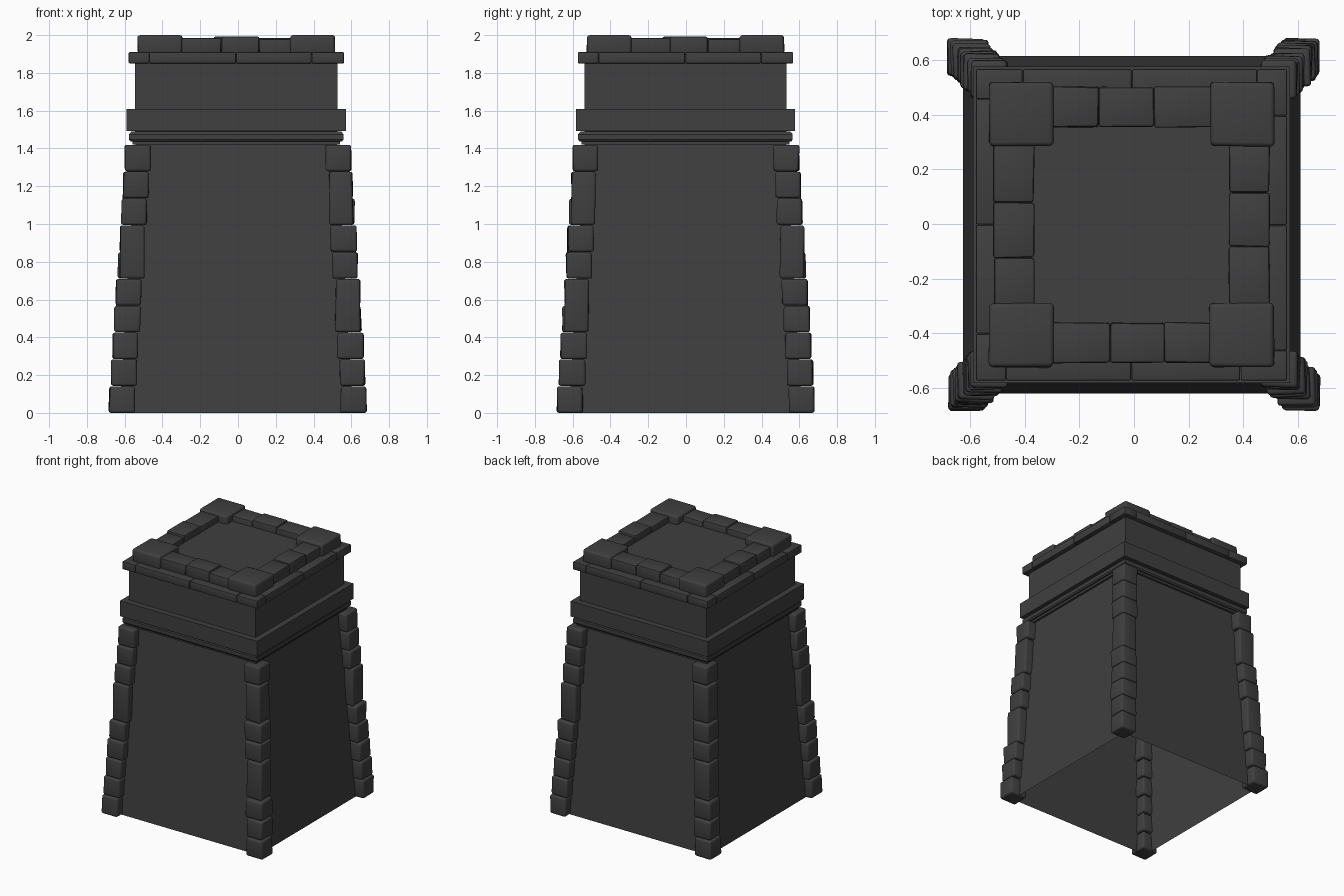
import bpy, bmesh, random
from mathutils import Vector, Matrix

if "Cube" in bpy.data.objects:
    bpy.data.objects.remove(bpy.data.objects["Cube"])

random.seed(4)
CX, CY = -0.009, -0.003      # the tower core sits slightly off the stone columns

dark = bpy.data.materials.new("dark_stone")
dark.diffuse_color = (0.05, 0.05, 0.05, 1)
dark.use_nodes = True
dark.node_tree.nodes["Principled BSDF"].inputs["Base Color"].default_value = dark.diffuse_color


def finish(name, bm, smooth=False):
    bmesh.ops.recalc_face_normals(bm, faces=bm.faces[:])
    me = bpy.data.meshes.new(name)
    bm.to_mesh(me)
    bm.free()
    me.materials.append(dark)
    ob = bpy.data.objects.new(name, me)
    bpy.context.collection.objects.link(ob)
    if smooth:
        bpy.ops.object.select_all(action='DESELECT')
        ob.select_set(True)
        bpy.context.view_layer.objects.active = ob
        bpy.ops.object.shade_smooth_by_angle(angle=0.6)
    return ob


def square_shell(name, profile, cap_top=False):
    """Sweep a (half width, z) profile around a square."""
    bm = bmesh.new()
    rings = [[bm.verts.new((CX + sx * h, CY + sy * h, z))
              for sx, sy in ((-1, -1), (1, -1), (1, 1), (-1, 1))] for h, z in profile]
    for a, b in zip(rings, rings[1:]):
        for i in range(4):
            j = (i + 1) % 4
            bm.faces.new((a[i], a[j], b[j], b[i]))
    if cap_top:
        bm.faces.new(rings[-1])
    return finish(name, bm)


def blocks(name, boxes, bevel, jitter=0.0, segments=2):
    """Bevelled, slightly uneven blocks; each box is (min corner, max corner)."""
    bm = bmesh.new()
    for lo, hi in boxes:
        lo, hi = Vector(lo), Vector(hi)
        m = Matrix.Translation((lo + hi) / 2) @ Matrix.Diagonal((*(hi - lo), 1))
        for v in bmesh.ops.create_cube(bm, size=1, matrix=m)["verts"]:
            v.co += Vector([random.uniform(-jitter, jitter) for _ in range(2)] + [0])
    bmesh.ops.bevel(bm, geom=bm.edges[:], offset=bevel, segments=segments,
                    profile=0.5, affect='EDGES', clamp_overlap=True)
    return finish(name, bm, True)


def turned(box, k):
    """Turn a box k quarter turns about z, then shift it onto the core."""
    r = Matrix.Rotation(k * 1.5707963, 3, 'Z')
    a, b = r @ Vector(box[0]), r @ Vector(box[1])
    off = Vector((CX, CY, 0))
    return (Vector(map(min, a, b)) + off, Vector(map(max, a, b)) + off)


# Tapered body, open underneath
square_shell("tapered_body", [(0.618, 0), (0.533, 1.425)])

# Stepped mouldings, upper box and roof panel
square_shell("neck_moulding", [(0.53, 1.42), (0.55, 1.42), (0.55, 1.437), (0.56, 1.437),
                               (0.568, 1.447), (0.568, 1.475), (0.555, 1.49), (0.53, 1.49)])
square_shell("wide_band", [(0.53, 1.492), (0.58, 1.492), (0.58, 1.61), (0.53, 1.61)])
square_shell("upper_box", [(0.535, 1.49), (0.535, 1.9), (0.44, 1.9)])
square_shell("roof_panel", [(0.40, 1.9), (0.40, 1.94)], cap_top=True)

# Rim planks around the roof edge, same layout on each side
planks = []
for k in range(4):
    for x0, x1 in ((-0.46, -0.002), (0.0, 0.398), (0.4, 0.57)):
        planks.append(turned(((x0, -0.57, 1.85), (x1, -0.46, 1.91)), k))
blocks("roof_rim_planks", planks, 0.006)

# Roof border stones and the corner slabs over them
border, corners = [], []
for k in range(4):
    for x0, x1, h in ((-0.30, -0.08, 1.985), (-0.08, 0.12, 1.992), (0.12, 0.30, 1.98)):
        border.append(turned(((x0, -0.505, 1.895), (x1, -0.357, h)), k))
    corners.append(turned(((0.287, -0.522, 1.9), (0.522, -0.287, 2.0)), k))
blocks("roof_border_stones", border, 0.010, 0.003)
blocks("roof_corner_slabs", corners, 0.016, 0.003, 3)

# Corner columns of ten courses; some courses are doubled into tall stones
STEP = 0.142
LAYOUT_A = [1, 1, 1, 1, 1, 2, 1, 1, 1]       # front left and back right
LAYOUT_B = [1, 1, 1, 2, 1, 1, 2, 1]          # front right and back left
for name, sx, sy, layout in (("front_left", -1, -1, LAYOUT_A), ("back_right", 1, 1, LAYOUT_A),
                             ("front_right", 1, -1, LAYOUT_B), ("back_left", -1, 1, LAYOUT_B)):
    stones, z = [], 0.0
    for n in layout:
        top = z + n * STEP
        c = 0.613 - 0.083 * ((z + top) / 2 - 0.07) / 1.28
        w = 0.068 if n == 1 else 0.064
        x, y = sx * c, sy * c
        stones.append(((x - w, y - w, z + 0.001), (x + w, y + w, top - 0.001)))
        z = top
    stones[0] = ((*stones[0][0][:2], 0.0), stones[0][1])
    blocks(name + "_column_stones", stones, 0.014, 0.005, 3)
